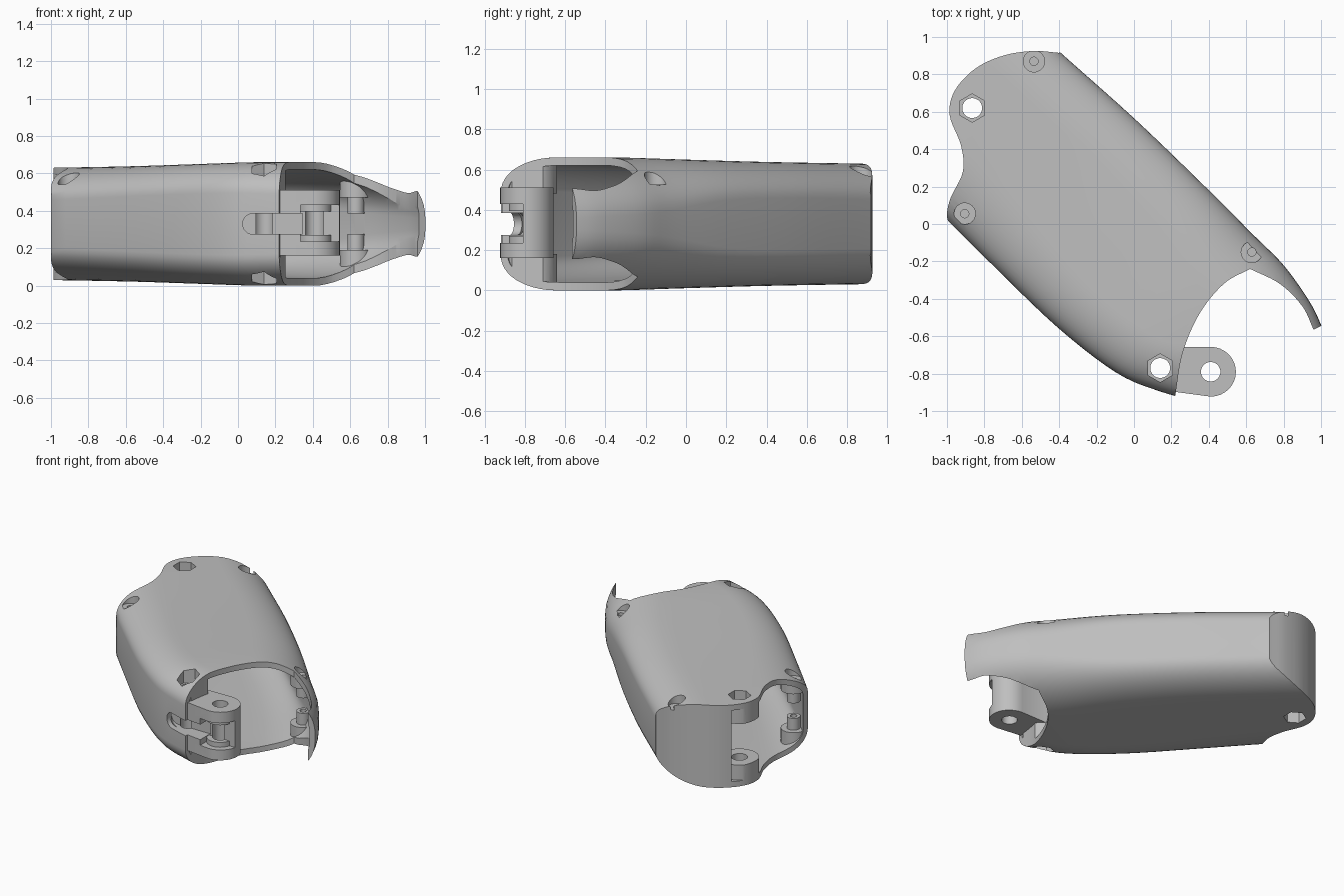
import bpy, bmesh, math
from mathutils import Vector

cube = bpy.data.objects.get("Cube")
if cube:
    bpy.data.objects.remove(cube)

MID = 0.33          # mid height, the body mirrors about it
R2 = math.sqrt(0.5)

grey = bpy.data.materials.new("shell_grey")
grey.use_nodes = True
grey.diffuse_color = (0.52, 0.52, 0.52, 1)
grey.node_tree.nodes["Principled BSDF"].inputs["Base Color"].default_value = (0.52, 0.52, 0.52, 1)


def make(name, rings):
    """Closed solid lofted through rings of equal length."""
    bm = bmesh.new()
    loops = [[bm.verts.new(p) for p in ring] for ring in rings]
    n = len(loops[0])
    for a, b in zip(loops, loops[1:]):
        for i in range(n):
            bm.faces.new((a[i], a[(i + 1) % n], b[(i + 1) % n], b[i]))
    bm.faces.new(loops[0])
    bm.faces.new(loops[-1])
    bmesh.ops.recalc_face_normals(bm, faces=bm.faces)
    mesh = bpy.data.meshes.new(name)
    bm.to_mesh(mesh)
    bm.free()
    mesh.materials.append(grey)
    ob = bpy.data.objects.new(name, mesh)
    bpy.context.collection.objects.link(ob)
    return ob


def prism(name, outline, z0, z1):
    return make(name, [[(x, y, z) for x, y in outline] for z in (z0, z1)])


def circle(c, r, sides=32, start=0.0):
    return [(c[0] + r * math.cos(start + math.tau * i / sides),
             c[1] + r * math.sin(start + math.tau * i / sides)) for i in range(sides)]


def boolean(target, tool, op):
    mod = target.modifiers.new("bool", 'BOOLEAN')
    mod.operation, mod.object, mod.solver = op, tool, 'EXACT'
    bpy.context.view_layer.update()
    deps = bpy.context.evaluated_depsgraph_get()
    mesh = bpy.data.meshes.new_from_object(target.evaluated_get(deps))
    target.modifiers.clear()
    target.data = mesh
    bpy.data.objects.remove(tool)


def spline(pts, steps=6):
    """Smooth curve through points of any dimension."""
    p = [Vector(q) for q in pts]
    p = [2 * p[0] - p[1]] + p + [2 * p[-1] - p[-2]]
    out = []
    for a, b, c, d in zip(p, p[1:], p[2:], p[3:]):
        for i in range(steps):
            t = i / steps
            out.append(tuple(0.5 * (2 * b + (c - a) * t + (2 * a - 5 * b + 4 * c - d) * t * t
                                    + (3 * b - a - 3 * c + d) * t ** 3)))
    return out + [tuple(p[-2])]


# Along the body: u, side a, side b, half height, then corner width and height of a and of b
STATIONS = [
    (-1.35, -0.69, 0.35, 0.298, 0.36, 0.18, 0.30, 0.18),
    (-0.93, -0.69, 0.37, 0.302, 0.36, 0.18, 0.30, 0.18),
    (-0.40, -0.69, 0.40, 0.309, 0.32, 0.17, 0.31, 0.18),
    (0.10, -0.68, 0.41, 0.320, 0.28, 0.165, 0.34, 0.20),
    (0.49, -0.63, 0.41, 0.330, 0.28, 0.165, 0.40, 0.26),
    (0.72, -0.54, 0.41, 0.328, 0.30, 0.165, 0.42, 0.28),
    (0.95, -0.41, 0.372, 0.317, 0.26, 0.165, 0.41, 0.28),
    (1.09, -0.32, 0.325, 0.300, 0.20, 0.165, 0.31, 0.27),
    (1.22, -0.22, 0.26, 0.285, 0.12, 0.165, 0.22, 0.25),
]


def body(name, wall):
    rings = []
    for u, a, b, h, wa, ha, wb, hb in spline(STATIONS, 5):
        ring = []
        for q, (sx, sz) in enumerate(((1, 1), (-1, 1), (-1, -1), (1, -1))):
            rh, rv = (wb, hb) if sx > 0 else (wa, ha)
            cv = b - rh if sx > 0 else a + rh
            for i in range(13):
                t = math.pi / 2 * (q + i / 12)
                v = cv + (rh - wall) * math.cos(t)
                z = MID + sz * (h - rv) + (rv - wall) * math.sin(t)
                ring.append(((u + v) * R2, (v - u) * R2, z))
        rings.append(ring)
    return make(name, rings)


# Outer shell trimmed to its plan outline
end_curve = spline([(-0.985, -0.01), (-1.0, 0.05), (-0.98, 0.14), (-0.915, 0.28), (-0.925, 0.42),
                    (-0.985, 0.58), (-0.96, 0.71), (-0.85, 0.83), (-0.7, 0.9), (-0.54, 0.925),
                    (-0.4, 0.915)])
nose_curve = spline([(0.96, -0.565), (0.9, -0.44), (0.78, -0.32), (0.62, -0.24)])
mouth_curve = spline([(0.62, -0.24), (0.48, -0.32), (0.35, -0.48), (0.26, -0.69), (0.22, -0.92)])
outline = (end_curve + [(-0.3, 1.05), (1.25, -0.4), (1.03, -0.53)] + nose_curve
           + mouth_curve[1:] + [(0.2, -1.1), (-1.2, -0.1)])
shell = body("forearm_shell", 0)
boolean(shell, prism("trim", outline, -1, 2), 'INTERSECT')

# Hollow, leaving the end wall and the inner bosses
hollow = body("hollow", 0.04)
inside = spline([(-0.86, 0.775), (-0.7, 0.855), (-0.54, 0.885), (-0.36, 0.875)]) + [
    (0, 1.2), (1.5, -0.4), (1, -1.3), (0.2, -1.4), (-1.4, -0.3), (-1.4, 0.8)]
boolean(hollow, prism("inside", inside, -0.5, 1.5), 'INTERSECT')
SCREWS = [(-0.905, 0.055), (-0.535, 0.87), (0.63, -0.15)]
BOLTS = [(-0.865, 0.62), (0.14, -0.77)]
bosses = [(c, 0.085, 0.14) for c in SCREWS] + [(c, 0.045, 0.055) for c in SCREWS] + [
    (c, 0.13, 0.15) for c in BOLTS]
for c, r, gap in bosses:
    for side in (1, -1):
        z0, z1 = sorted((MID + side * gap, MID + side * 0.6))
        boolean(hollow, prism("boss", circle(c, r), z0, z1), 'DIFFERENCE')
boolean(shell, hollow, 'DIFFERENCE')

# Hinge block with a rounded end
pivot = (0.41, -0.79)
arc = [(pivot[0] + 0.135 * math.cos(t), pivot[1] + 0.133 * math.sin(t))
       for t in [math.pi * (i / 16 - 0.5) for i in range(17)]]
boolean(shell, prism("hinge", [(0.02, -0.8), (0.2, -0.895)] + arc + [(0.1, -0.66)],
                     0.16, 0.51), 'UNION')

# Clevis gap, its inner spacers and the slot in the shell wall
gap = prism("gap", [(0.335, -1.1), (0.7, -1.1), (0.7, -0.81), (0.335, -0.81)], 0.235, 0.43)
for z0, z1 in ((0.1, 0.27), (0.395, 0.6)):
    boolean(gap, prism("spacer", circle(pivot, 0.09), z0, z1), 'DIFFERENCE')
boolean(shell, gap, 'DIFFERENCE')
slot = circle((0.08, MID), 0.055, 24, math.pi / 2)[:13] + [(0.345, MID - 0.055), (0.345, MID + 0.055)]
boolean(shell, make("slot", [[(x, y, z) for x, z in slot] for y in (-1.1, -0.8)]), 'DIFFERENCE')

# Pivot and bolt holes run right through, with hex pockets on both faces
for c, r in [(pivot, 0.052)] + [(c, 0.053) for c in BOLTS]:
    boolean(shell, prism("hole", circle(c, r), -0.5, 1.5), 'DIFFERENCE')
for c in BOLTS:
    for z0, z1 in ((-0.5, 0.11), (0.55, 1.5)):
        boolean(shell, prism("hex", circle(c, 0.076, 6, math.pi / 6), z0, z1), 'DIFFERENCE')

# Screw pockets on the top face, their holes ending inside the lower bosses
for c, floor in zip(SCREWS, (0.54, 0.55, 0.525)):
    boolean(shell, prism("hole", circle(c, 0.022), 0.18, 1.5), 'DIFFERENCE')
    boolean(shell, prism("pocket", circle(c, 0.057), floor, 1.5), 'DIFFERENCE')

bpy.ops.object.select_all(action='DESELECT')
shell.select_set(True)
bpy.context.view_layer.objects.active = shell
bpy.ops.object.shade_smooth_by_angle(angle=math.radians(30))
